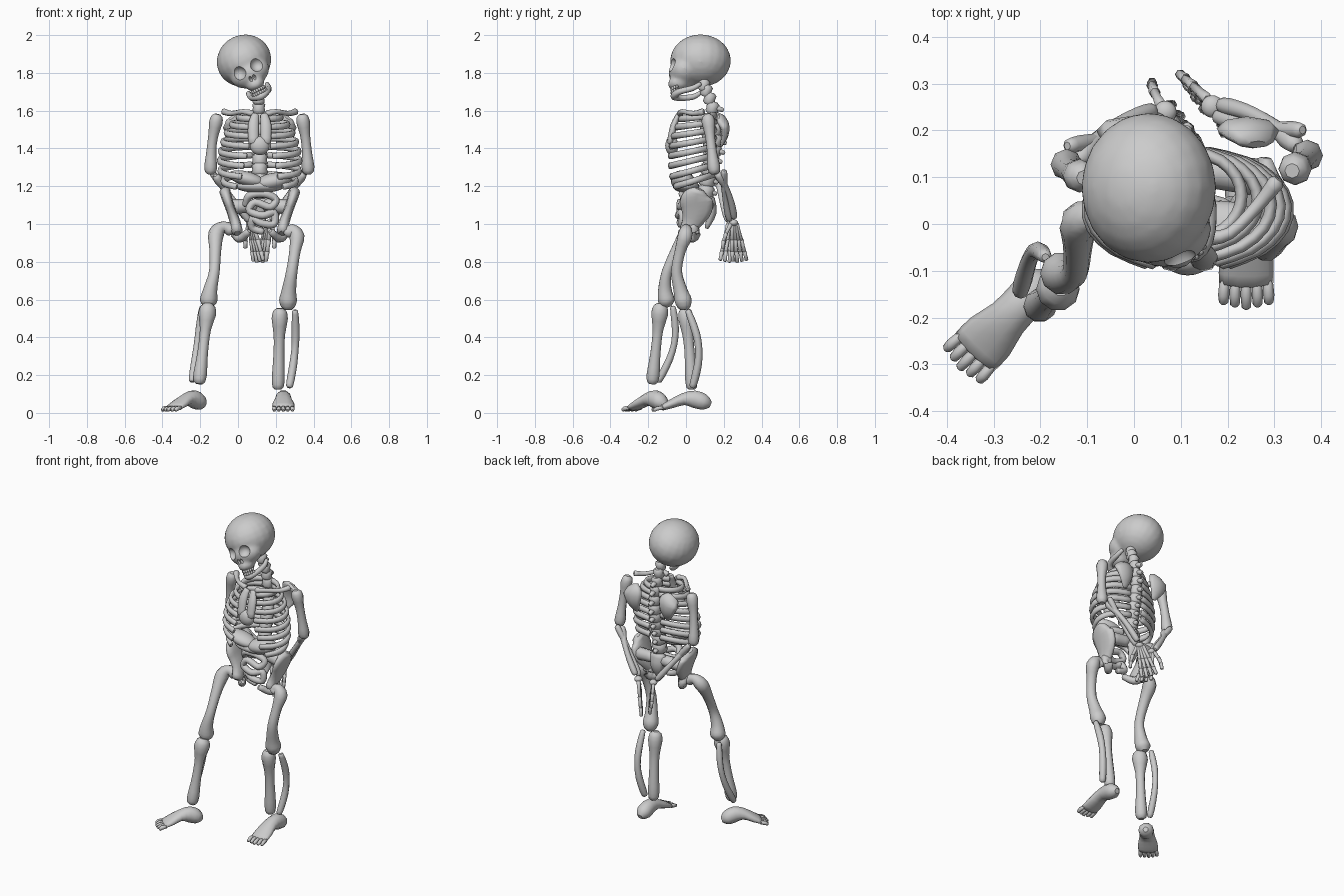
import bpy, bmesh, math
from mathutils import Vector, Matrix, Euler

if "Cube" in bpy.data.objects:
    bpy.data.objects.remove(bpy.data.objects["Cube"])

CX = 0.115  # torso centre line


def finish(name, bm, mat=None, smooth=True):
    me = bpy.data.meshes.new(name)
    bmesh.ops.recalc_face_normals(bm, faces=bm.faces[:])
    if mat:
        bm.transform(mat)
    for f in bm.faces:
        f.smooth = smooth and len(f.verts) < 6
    bm.to_mesh(me)
    bm.free()
    ob = bpy.data.objects.new(name, me)
    bpy.context.collection.objects.link(ob)
    return ob


def catmull(p, sub):
    out = []
    for i in range(len(p) - 1):
        a, b, c, d = p[max(i - 1, 0)], p[i], p[i + 1], p[min(i + 2, len(p) - 1)]
        for k in range(sub):
            t = k / sub
            out.append([0.5 * (2 * q + (r - o) * t + (2 * o - 5 * q + 4 * r - s) * t * t
                               + (3 * q - o - 3 * r + s) * t ** 3) for o, q, r, s in zip(a, b, c, d)])
    return out + [list(p[-1])]


def tube(name, pts, n=8, sub=3, flat=1.0, ref=(0, 1, 0), mat=None):
    """Loft through (x, y, z, r) or (x, y, z, ru, rv) with rounded ends."""
    p = catmull([q if len(q) == 5 else (*q, q[3] * flat) for q in pts], sub)
    P = [Vector(q[:3]) for q in p]
    rad = [(q[3], q[4]) for q in p]
    ref = Vector(ref)
    for end, nxt in ((0, 1), (-1, -2)):
        c = P[end] + (P[end] - P[nxt]).normalized() * min(rad[end]) * 0.4
        r = (rad[end][0] * 0.55, rad[end][1] * 0.55)
        if end == 0:
            P.insert(0, c); rad.insert(0, r)
        else:
            P.append(c); rad.append(r)
    bm = bmesh.new()
    rings = []
    for i, c in enumerate(P):
        t = (P[min(i + 1, len(P) - 1)] - P[max(i - 1, 0)]).normalized()
        u = ref.cross(t).normalized()
        v = t.cross(u)
        rings.append([bm.verts.new(c + u * math.cos(2 * math.pi * k / n) * rad[i][0]
                                   + v * math.sin(2 * math.pi * k / n) * rad[i][1]) for k in range(n)])
    for A, B in zip(rings, rings[1:]):
        for k in range(n):
            bm.faces.new((A[k], A[(k + 1) % n], B[(k + 1) % n], B[k]))
    bm.faces.new(rings[0])
    bm.faces.new(rings[-1])
    return finish(name, bm, mat)


def bone(name, a, b, r1, rs, r2, bow=(0, 0, 0), n=8):
    a, b, bow = Vector(a), Vector(b), Vector(bow)
    pts = [(*(a.lerp(b, t) + bow * math.sin(math.pi * t)), r) for t, r in
           ((0, r1 * .8), (.1, r1), (.3, rs * 1.1), (.5, rs), (.7, rs * 1.1), (.9, r2), (1, r2 * .85))]
    return tube(name, pts, n, 2)


def blob(name, loc, size, rot=(0, 0, 0), mat=None):
    bm = bmesh.new()
    bmesh.ops.create_uvsphere(bm, u_segments=20, v_segments=12, radius=1)
    m = Matrix.LocRotScale(Vector(loc), Euler(rot), Vector(size))
    return finish(name, bm, mat @ m if mat else m)


# Skull: fused ellipsoids with carved sockets
H = Matrix.Translation((.033, .075, 1.862)) @ Matrix.Rotation(math.radians(-26), 4, 'Y')
skull = blob("skull", (0, .002, 0.003), (.147, .162, .137), mat=H)
parts = [blob("face", (0, -.085, -.07), (.108, .083, .075), mat=H),
         blob("upper_jaw", (0, -.115, -.135), (.05, .058, .036), mat=H)]
cuts = [blob("socket", (s * .055, -.172, -.045), (.04, .05, .04), mat=H) for s in (-1, 1)]
cuts += [blob("nose_hole", (s * .011, -.17, -.1), (.009, .025, .016), mat=H) for s in (-1, 1)]


def apply(ob, kind, **kw):
    m = ob.modifiers.new(kind, kind)
    for k, v in kw.items():
        setattr(m, k, v)
    bpy.context.view_layer.objects.active = ob
    bpy.ops.object.modifier_apply(modifier=m.name)


for q in parts:
    apply(skull, 'BOOLEAN', operation='UNION', object=q, solver='EXACT')
apply(skull, 'REMESH', mode='VOXEL', voxel_size=.011)
apply(skull, 'SMOOTH', factor=.5, iterations=5)
for q in cuts:
    apply(skull, 'BOOLEAN', operation='DIFFERENCE', object=q, solver='EXACT')
for q in parts + cuts:
    bpy.data.objects.remove(q)
bpy.ops.object.select_all(action='DESELECT')
skull.select_set(True)
bpy.context.view_layer.objects.active = skull
bpy.ops.object.shade_smooth_by_angle(angle=math.radians(40))

# Lower jaw and teeth
tube("lower_jaw", [(-.055, .0, -.16, .012), (-.053, -.04, -.185, .016), (-.038, -.11, -.198, .017),
                   (0, -.138, -.205, .02), (.038, -.11, -.198, .017), (.053, -.04, -.185, .016),
                   (.055, .0, -.16, .012)], ref=(0, 0, 1), mat=H)
for z in (-.168, -.185):
    for i in range(8):
        a = math.radians(-63 + 18 * i)
        blob("tooth", (.041 * math.sin(a), -.1 - .05 * math.cos(a), z), (.008, .007, .01), mat=H)

# Spine
spine = catmull([(.107, .095, 1.735), (.11, .14, 1.615), (CX, .155, 1.44), (CX, .12, 1.29), (CX, .1, 1.13)], 3)
for i, (x, y, z) in enumerate(spine[:-1]):
    r = .03 + .0015 * i
    tube("vertebra", [(x, y - .004, z - .019, r), (x, y, z, r * .9), (x, y + .004, z + .019, r)], sub=1)
    if i > 2:
        tube("spine_process", [(x, y + .02, z, .018), (x, y + .055, z - .012, .013)], 6, 1, ref=(0, 0, 1))

# Rib cage: height, half width, front y, front angle
ribs = [(1.575, .115, -.035, -75), (1.54, .15, -.055, -75), (1.5, .178, -.075, -75), (1.455, .197, -.085, -72),
        (1.41, .21, -.092, -70), (1.365, .215, -.095, -66), (1.315, .212, -.092, -62), (1.265, .195, -.085, -50)]
for s in (-1, 1):
    for i, (z, w, fy, end) in enumerate(ribs):
        pts = []
        for k in range(7):
            a = math.radians(78 + (end - 78) * k / 6)
            pts.append((CX + s * w * math.cos(a), (.155 + fy) / 2 + (.155 - fy) / 2 * math.sin(a),
                        z - (.02 + .008 * i) * (1 - math.sin(a)) / 2, .013, .019))
        tube("rib", pts, 6, 2, ref=(0, 0, 1))
    # Breastbone halves, collar bones, shoulder blades
    tube("breastbone", [(CX + s * .022, -.04, 1.58, .02), (CX + s * .033, -.065, 1.52, .03),
                        (CX + s * .032, -.085, 1.43, .028)], flat=.6)
    tube("collar_bone", [(CX + s * .04, -.03, 1.585, .018), (CX + s * .09, -.02, 1.595, .013),
                         (CX + s * .15, .04, 1.585, .014), (CX + s * .19, .09, 1.595, .018)], ref=(0, 0, 1))
    tube("shoulder_blade", [(CX + s * .145, .175, 1.56, .045), (CX + s * .13, .2, 1.53, .068),
                            (CX + s * .12, .205, 1.47, .05), (CX + s * .11, .185, 1.41, .015)], flat=.4)
    # Pelvis
    hx = lambda d: CX + s * d
    tube("hip_wing", [(hx(.185), .065, 1.175, .03, .045), (hx(.175), .055, 1.14, .028, .085),
                      (hx(.155), .055, 1.08, .025, .088), (hx(.13), .03, 1.01, .028, .055),
                      (hx(.12), .0, .96, .03, .04)], 10)
    tube("seat_bone", [(hx(.13), .03, .99, .03), (hx(.125), .05, .945, .028), (hx(.1), .02, .925, .024),
                       (hx(.06), -.03, .96, .018)], ref=(0.3, 0, 1))
    tube("hip_bridge", [(hx(.15), .1, 1.09, .04), (hx(.03), .115, 1.1, .035)], ref=(0, 0, 1))
tube("sacrum", [(CX, .12, 1.13, .055), (CX, .135, 1.06, .045), (CX, .11, .98, .018)], flat=.6)

# Organs
blob("heart", (CX, -.075, 1.415), (.052, .035, .05), (0, .3, 0))
blob("liver", (.045, -.02, 1.24), (.1, .06, .038), (0, .25, 0))
blob("stomach", (.185, -.015, 1.225), (.1, .065, .045), (0, -.2, 0))
blob("lower_organ", (CX, .0, 1.2), (.13, .07, .035))
tube("intestine", [(.04, .02, 1.1, .018), (.06, -.01, 1.15, .02), (.14, -.02, 1.16, .02), (.2, -.01, 1.13, .02),
                   (.17, -.03, 1.09, .02), (.09, -.03, 1.115, .02), (.06, -.03, 1.07, .02),
                   (.13, -.04, 1.045, .02), (.19, -.02, 1.06, .02), (.19, -.02, 1.0, .02),
                   (.12, -.03, 1.005, .02), (.08, -.02, 1.03, .02), (.075, 0, .98, .02),
                   (.13, 0, .96, .018)], 8, 4)

# Legs
tube("thigh_left", [(-.035, .02, .965, .033), (-.075, .02, .985, .03), (-.115, .005, .95, .042),
                    (-.12, -.045, .87, .032), (-.125, -.1, .75, .028), (-.145, -.112, .66, .036),
                    (-.155, -.105, .6, .046), (-.158, -.1, .575, .036)], 10)
tube("thigh_right", [(.26, .0, .95, .033), (.285, -.0, .97, .03), (.312, -.005, .935, .04),
                     (.302, -.03, .86, .03), (.285, -.05, .75, .03), (.27, -.03, .65, .038),
                     (.265, -.015, .595, .047), (.265, -.01, .56, .036)], 10)
bone("shin_left", (-.158, -.135, .565), (-.205, -.178, .165), .047, .027, .036, n=10)
bone("shin_right", (.222, -.005, .54), (.212, .03, .135), .043, .028, .034, (0, .005, 0), 10)
bone("calf_bone_left", (-.19, -.07, .56), (-.243, -.145, .17), .018, .017, .02, (-.0, .045, 0))
bone("calf_bone_right", (.302, .01, .54), (.272, .035, .14), .019, .019, .021, (.015, .045, 0))

# Feet
for side, x, y, yaw, k in (("left", -.264, -.195, -44, .92), ("right", .24, -.003, 0, 1.03)):
    M = (Matrix.Translation((x, y, -.006)) @ Matrix.Rotation(math.radians(yaw), 4, 'Z')
         @ Matrix.Diagonal((1, k, 1.05, 1)))
    tube("foot_" + side, [(0, .12, .05, .028, .026), (0, .095, .06, .045, .042), (0, .045, .075, .044, .046),
                          (0, -.01, .075, .045, .032), (0, -.07, .052, .058, .024),
                          (0, -.12, .032, .058, .016)], 10, 2, ref=(0, 0, 1), mat=M)
    for i in range(5):
        tx = (i - 2) * .023
        tube("toe_" + side, [(tx, -.115, .032, .011), (tx * 1.05, -.145, .028, .012),
                             (tx * 1.05, -.17 + abs(i - 2) * .005, .02, .01)], 6, 1, ref=(0, 0, 1), mat=M)

# Arms
bone("upper_arm_left", (-.11, .1, 1.57), (-.145, .13, 1.275), .036, .025, .034, (-.01, 0, 0))
bone("upper_arm_right", (.34, .115, 1.57), (.372, .15, 1.275), .036, .025, .034, (.005, 0, 0))
for side, elbow, wrist, off in (("left", (-.125, .15, 1.26), (.045, .235, 1.03), (.02, -.025, -.02)),
                                ("right", (.35, .18, 1.27), (.185, .245, 1.03), (-.01, -.03, -.015))):
    e, w, o = Vector(elbow), Vector(wrist), Vector(off)
    bone("forearm_outer_" + side, e + o * .4, w - o * .3, .024, .016, .019, -o * .5)
    bone("forearm_inner_" + side, e - o * .7, w + o * .5, .019, .015, .019, o * .3)


# Hands: five fan-spread rays each
def hand(side, wrist, d, fan):
    w, d, f = Vector(wrist), Vector(d), Vector(fan).normalized()
    blob("wrist_" + side, w + d * .06, (.024, .024, .018))
    for i in range(5):
        s = (i - 2) / 2
        thumb = i == 0
        q = [w + d * k + f * s * o for k, o in
             (((.1, .02), (.32, .055), (.5, .075), (.66, .085)) if thumb else
              ((.1, .02), (.48, .04), (.76, .052), (1 - .05 * abs(s), .06)))]
        for a, b, nm in zip(q, q[1:], ("palm_bone", "finger", "fingertip")):
            m = a.lerp(b, .5)
            tube(f"{nm}_{side}", [(*a, .013), (*m, .0105), (*b, .011)], 6, 1)


hand("right", (.17, .25, 1.02), (-.04, .022, -.22), (-.55, .8, 0))
hand("left", (.065, .24, 1.02), (.035, -.01, -.22), (.5, -.7, 0))
